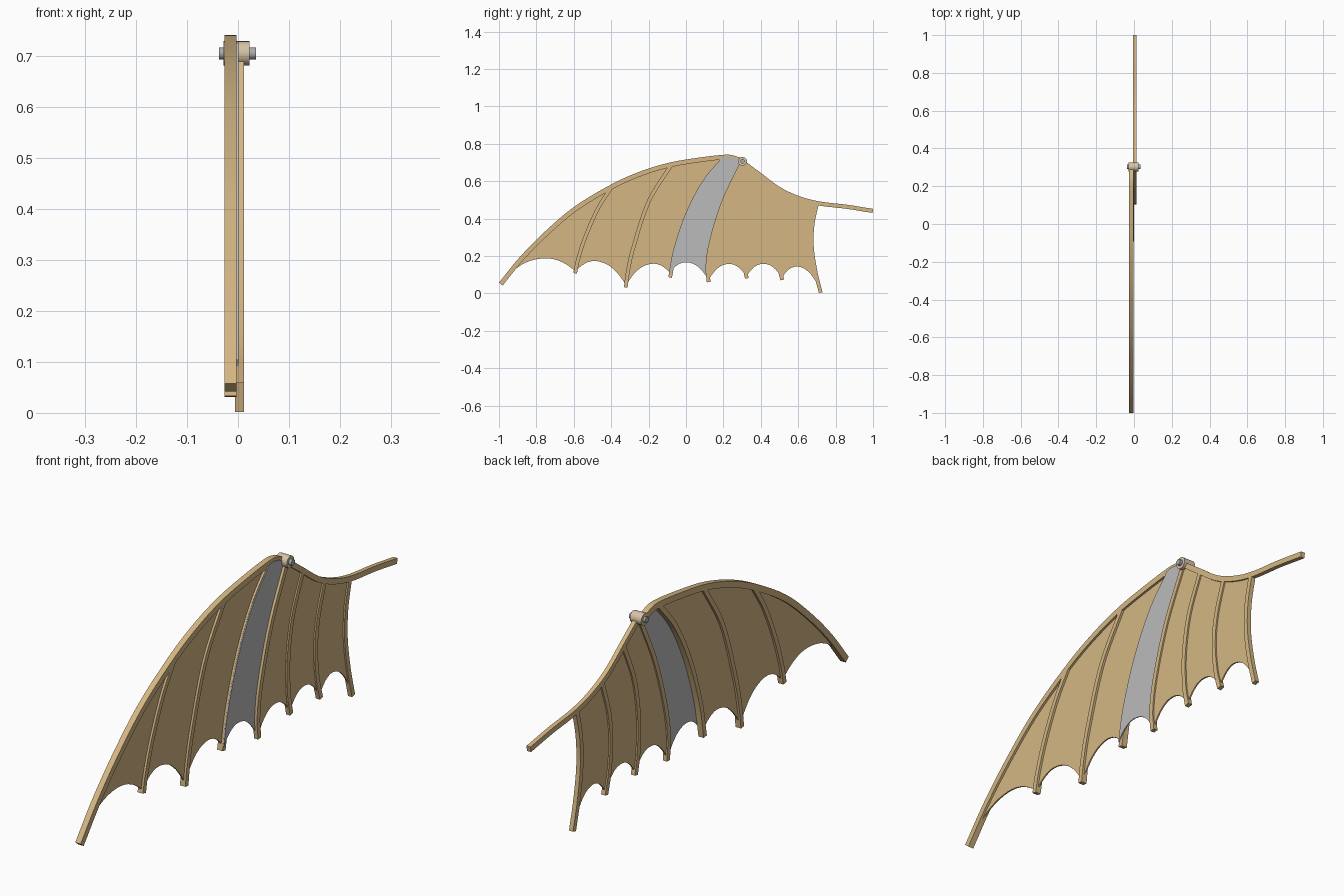
import bpy, bmesh, math
from mathutils import Vector, Matrix

if "Cube" in bpy.data.objects:
    bpy.data.objects.remove(bpy.data.objects["Cube"])


def material(name, rgb):
    m = bpy.data.materials.new(name)
    m.diffuse_color = (*rgb, 1)
    m.use_nodes = True
    m.node_tree.nodes["Principled BSDF"].inputs["Base Color"].default_value = m.diffuse_color
    return m


TAN = material("tan", (0.66, 0.47, 0.23))
GREY = material("grey", (0.50, 0.50, 0.50))
BEIGE = material("light_beige", (0.68, 0.55, 0.38))
STEEL = material("steel", (0.40, 0.41, 0.43))


def finish(name, bm, mat):
    bmesh.ops.recalc_face_normals(bm, faces=bm.faces)
    me = bpy.data.meshes.new(name)
    bm.to_mesh(me)
    bm.free()
    ob = bpy.data.objects.new(name, me)
    bpy.context.collection.objects.link(ob)
    me.materials.append(mat)
    bpy.ops.object.select_all(action='DESELECT')
    ob.select_set(True)
    bpy.context.view_layer.objects.active = ob
    bpy.ops.object.shade_smooth_by_angle(angle=math.radians(30))
    return ob


def smooth(pts, n=8):
    """Catmull-Rom curve through (y, z) points."""
    p = [Vector(q) for q in pts]
    p = [2 * p[0] - p[1]] + p + [2 * p[-1] - p[-2]]
    out = []
    for i in range(1, len(p) - 2):
        a, b, c, d = p[i - 1:i + 3]
        for k in range(n):
            t = k / n
            out.append(0.5 * (2 * b + (c - a) * t + (2 * a - 5 * b + 4 * c - d) * t * t
                              + (3 * b - a - 3 * c + d) * t ** 3))
    return out + [p[-2]]


def bar(name, path, x0, x1, w):
    """Square batten swept along a path in the y-z plane."""
    bm = bmesh.new()
    rings = []
    for i, p in enumerate(path):
        t = (path[min(i + 1, len(path) - 1)] - path[max(i - 1, 0)]).normalized()
        n = Vector((-t.y, t.x)) * w / 2
        a, b = p + n, p - n
        rings.append([bm.verts.new(v) for v in
                      ((x0, *a), (x1, *a), (x1, *b), (x0, *b))])
    for r, s in zip(rings, rings[1:]):
        for k in range(4):
            bm.faces.new((r[k], r[(k + 1) % 4], s[(k + 1) % 4], s[k]))
    bm.faces.new(rings[0])
    bm.faces.new(rings[-1])
    return finish(name, bm, TAN)


def panel(name, outline, x0, x1, mat):
    """Thin membrane sheet from a closed outline."""
    bm = bmesh.new()
    f = bm.faces.new([bm.verts.new((x0, *p)) for p in outline])
    r = bmesh.ops.extrude_face_region(bm, geom=[f], use_keep_orig=True)
    for v in r["geom"]:
        if isinstance(v, bmesh.types.BMVert):
            v.co.x = x1
    bmesh.ops.triangulate(bm, faces=[g for g in bm.faces if len(g.verts) > 4])
    return finish(name, bm, mat)


def scallop(a, peak_z, b, n=16):
    """Arched lower edge from a to b, peaking near the middle."""
    out = []
    for k in range(1, n):
        t = k / n
        p = a.lerp(b, t)
        lift = peak_z - (a.y + b.y) / 2
        out.append(p + Vector((0, lift * (1 - abs(2 * t - 1) ** 2.2))))
    return out


def between(spar, lo, hi):
    return [p for p in spar if lo + 0.004 < p.x < hi - 0.004]


def sheet(name, left, spar, right, peak, x0, x1, mat):
    """Membrane bounded by two ribs, the spar above and a scallop below."""
    l, r = left[:-1], right[:-1]       # stop just short of the rib tips
    top = between(spar, left[0].x, right[0].x)
    outline = l[::-1] + top + r + scallop(l[-1], peak, r[-1])[::-1]
    panel(name, outline, x0, x1, mat)


OUT, INN = (-0.027, -0.003), (-0.006, 0.012)
OUT_M, INN_M = (-0.018, -0.012), (0.000, 0.006)

# spars along the leading edge
outer_spar = smooth([(-0.99, 0.05), (-0.88, 0.185), (-0.745, 0.322), (-0.59, 0.453),
                     (-0.40, 0.568), (-0.246, 0.638), (-0.09, 0.686), (0.075, 0.714),
                     (0.21, 0.729), (0.262, 0.722), (0.30, 0.705)])
inner_spar = smooth([(0.30, 0.705), (0.39, 0.638), (0.50, 0.557), (0.61, 0.507),
                     (0.717, 0.480), (0.86, 0.463), (0.999, 0.441)])
bar("outer_spar", outer_spar, *OUT, 0.025)
bar("inner_spar", inner_spar, *INN, 0.022)

# ribs, listed from spar to lower tip
outer_ribs = [smooth(p) for p in (
    [(-0.40, 0.565), (-0.47, 0.455), (-0.535, 0.31), (-0.575, 0.19), (-0.593, 0.107)],
    [(-0.08, 0.685), (-0.20, 0.49), (-0.28, 0.25), (-0.31, 0.12), (-0.322, 0.032)],
    [(0.205, 0.725), (0.10, 0.60), (0.01, 0.43), (-0.055, 0.24), (-0.085, 0.085)])]
inner_ribs = [smooth(p) for p in (
    [(0.30, 0.70), (0.20, 0.49), (0.135, 0.28), (0.115, 0.15), (0.121, 0.06)],
    [(0.40, 0.625), (0.335, 0.47), (0.307, 0.31), (0.309, 0.17), (0.325, 0.08)],
    [(0.54, 0.535), (0.497, 0.40), (0.483, 0.28), (0.493, 0.16), (0.515, 0.072)],
    [(0.70, 0.48), (0.677, 0.37), (0.673, 0.25), (0.692, 0.12), (0.72, 0.004)])]
for i, r in enumerate(outer_ribs):
    bar(f"outer_rib_{i + 1}", r, *OUT, 0.020)
for i, r in enumerate(inner_ribs):
    bar(f"inner_rib_{i + 1}", r, *INN, 0.020)

# membranes of the outer wing
first = outer_ribs[0][:-1]
tip = outer_spar[1]
panel("outer_membrane_tip",
      [tip] + between(outer_spar, tip.x, first[0].x) + first
      + scallop(tip, 0.185, first[-1])[::-1], *OUT_M, TAN)
for i, z in enumerate((0.168, 0.155)):
    sheet(f"outer_membrane_{i + 1}", outer_ribs[i], outer_spar, outer_ribs[i + 1],
          z, *OUT_M, TAN)

# grey membrane bridging the two wing halves
shifted = [p + Vector((-0.010, 0)) for p in outer_ribs[2]]
sheet("folding_membrane", shifted, outer_spar, inner_ribs[0], 0.165, -0.003, 0.001, GREY)

# membranes of the inner wing
for i, z in enumerate((0.157, 0.158, 0.140)):
    sheet(f"inner_membrane_{i + 1}", inner_ribs[i], inner_spar, inner_ribs[i + 1],
          z, *INN_M, TAN)


# hinge sleeve and pin
def cylinder(name, radius, x0, x1, mat):
    bm = bmesh.new()
    m = Matrix.Translation(((x0 + x1) / 2, 0.302, 0.706)) @ Matrix.Rotation(math.pi / 2, 4, 'Y')
    bmesh.ops.create_cone(bm, cap_ends=True, segments=24, radius1=radius, radius2=radius,
                          depth=x1 - x0, matrix=m)
    finish(name, bm, mat)


cylinder("hinge_sleeve", 0.024, -0.028, 0.023, BEIGE)
cylinder("hinge_pin", 0.012, -0.037, 0.035, STEEL)
